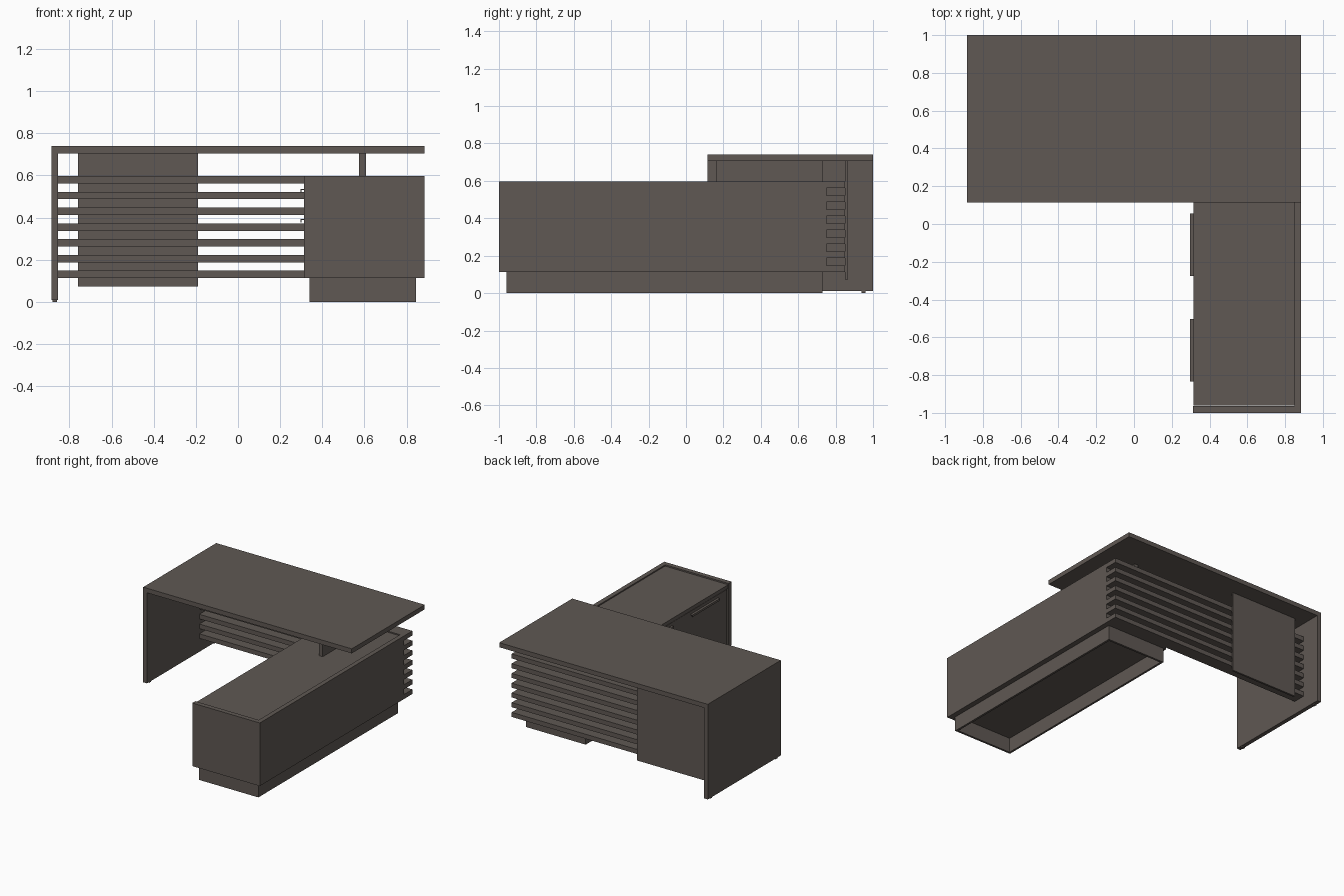
import bpy

cube = bpy.data.objects.get("Cube")
if cube:
    bpy.data.objects.remove(cube, do_unlink=True)

# Single finish for the whole desk
wood = bpy.data.materials.new("dark_taupe_wood")
wood.use_nodes = True
colour = (0.115, 0.098, 0.087, 1)
wood.diffuse_color = colour
bsdf = next(n for n in wood.node_tree.nodes if n.type == 'BSDF_PRINCIPLED')
bsdf.inputs["Base Color"].default_value = colour
bsdf.inputs["Roughness"].default_value = 0.6


def board(name, x, y, z):
    """Box spanning the given (min, max) ranges."""
    bpy.ops.mesh.primitive_cube_add(size=1, location=[sum(r) / 2 for r in (x, y, z)])
    ob = bpy.context.object
    ob.name = name
    ob.scale = [r[1] - r[0] for r in (x, y, z)]
    bpy.ops.object.transform_apply(location=False, rotation=False, scale=True)
    ob.data.materials.append(wood)
    return ob


# Main desk: top, side panel with feet, support on the cabinet
board("desk_top", (-0.885, 0.885), (0.115, 1.0), (0.705, 0.74))
board("side_panel", (-0.885, -0.853), (0.115, 1.0), (0.01, 0.705))
for y in (0.16, 0.95):
    board("side_panel_foot", (-0.88, -0.858), (y - 0.011, y + 0.011), (0, 0.01))
board("top_support", (0.575, 0.607), (0.16, 0.73), (0.585, 0.705))

# Back: horizontal slats and the modesty panel outside them
for i in range(7):
    z = 0.113 + i * 0.0748
    board("back_slat", (-0.853, 0.885), (0.75, 0.85), (z, z + 0.035))
board("modesty_panel", (-0.76, -0.19), (0.85, 0.865), (0.072, 0.705))

# Side cabinet: outer panels standing slightly proud of the top
board("cabinet_side", (0.85, 0.885), (-1.0, 0.75), (0.113, 0.597))
board("cabinet_front", (0.312, 0.85), (-1.0, -0.963), (0.113, 0.597))
board("cabinet_top", (0.315, 0.85), (-0.96, 0.75), (0.56, 0.588))
board("cabinet_body", (0.333, 0.85), (-0.96, 0.75), (0.113, 0.56))


def handle(y, z):
    """Lipped pull: a thin shelf with a turned-down edge."""
    board("handle_shelf", (0.297, 0.32), (y - 0.166, y + 0.166), (z - 0.004, z))
    board("handle_lip", (0.297, 0.301), (y - 0.166, y + 0.166), (z - 0.016, z - 0.004))


def cabinet_bay(y, splits):
    """Column of fronts between the heights in splits, with handles near the tops."""
    for low, high in zip(splits, splits[1:]):
        board("cabinet_door", (0.315, 0.333), (y - 0.277, y + 0.277),
              (low + 0.002, high - 0.002))


cabinet_bay(-0.668, (0.113, 0.56))
cabinet_bay(-0.11, (0.113, 0.56))
cabinet_bay(0.448, (0.113, 0.418, 0.56))
for y in (-0.668, -0.11, 0.448):
    handle(y, 0.535)
handle(0.448, 0.393)

# Hollow plinth frame
t = 0.016
for x in (0.34, 0.845 - t):
    board("plinth_side", (x, x + t), (-0.96 + t, 0.73 - t), (0, 0.113))
for y in (-0.96, 0.73 - t):
    board("plinth_end", (0.34, 0.845), (y, y + t), (0, 0.113))
